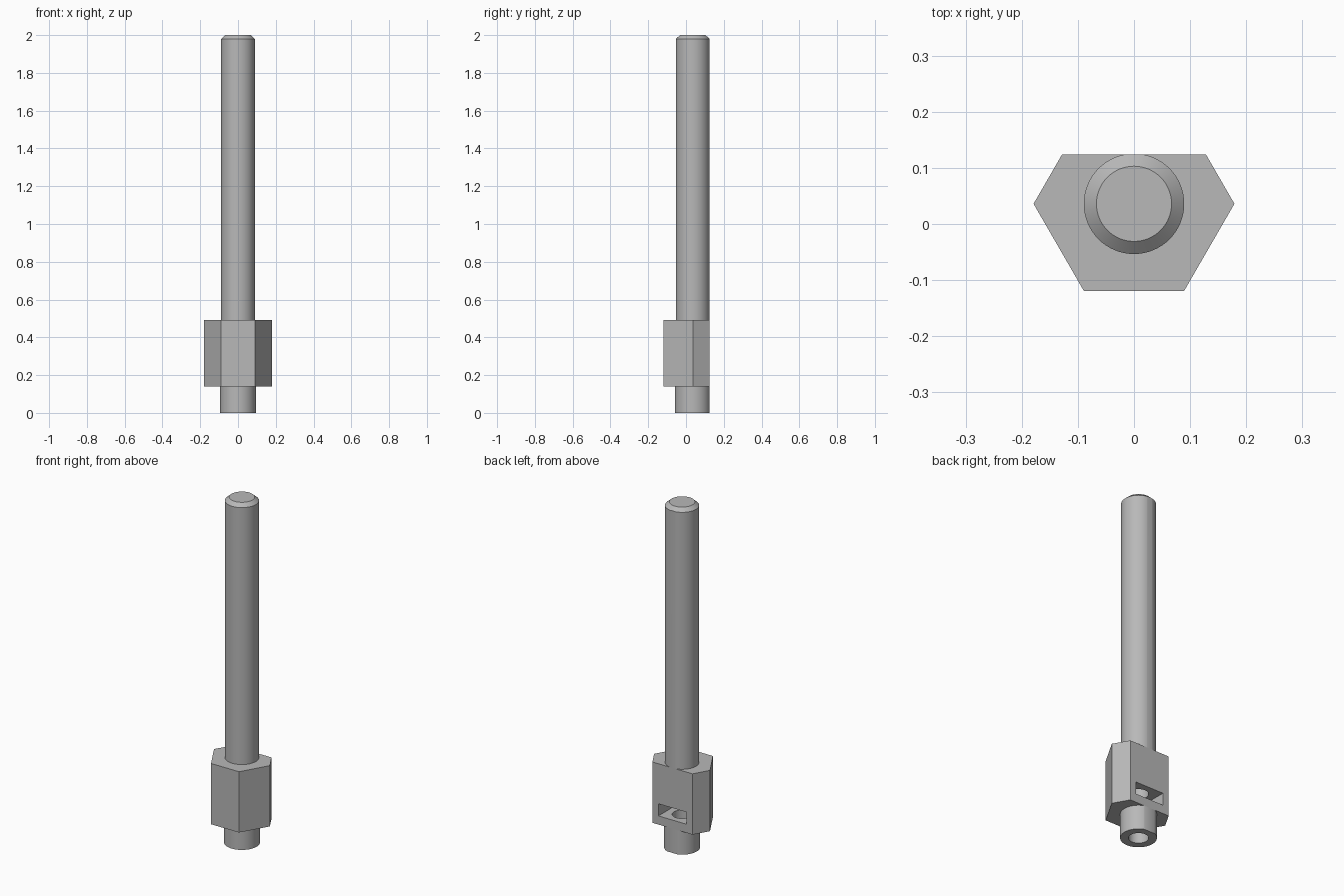
import bpy, bmesh, math

if "Cube" in bpy.data.objects:
    bpy.data.objects.remove(bpy.data.objects["Cube"])

AXIS_Y = 0.036      # centre line of the post
BACK_Y = 0.124      # flat plane that trims the back of every part

grey = bpy.data.materials.new("plain_grey")
grey.diffuse_color = (0.48, 0.48, 0.48, 1)
grey.use_nodes = True
grey.node_tree.nodes["Principled BSDF"].inputs["Base Color"].default_value = grey.diffuse_color


def lathe(name, rings, sides, trim=True):
    """Stack of (radius, z) rings, capped and trimmed flat at the back."""
    bm = bmesh.new()
    loops = []
    for r, z in rings:
        loops.append([bm.verts.new((r * math.cos(2 * math.pi * i / sides),
                                    AXIS_Y + r * math.sin(2 * math.pi * i / sides), z))
                      for i in range(sides)])
    for lo, hi in zip(loops, loops[1:]):
        for i in range(sides):
            j = (i + 1) % sides
            bm.faces.new((lo[i], lo[j], hi[j], hi[i]))
    bm.faces.new(loops[0][::-1])
    bm.faces.new(loops[-1])
    if trim:
        cut = bmesh.ops.bisect_plane(bm, geom=bm.verts[:] + bm.edges[:] + bm.faces[:],
                                     plane_co=(0, BACK_Y, 0), plane_no=(0, 1, 0),
                                     clear_outer=True)
        edges = [e for e in cut["geom_cut"] if isinstance(e, bmesh.types.BMEdge)]
        bmesh.ops.holes_fill(bm, edges=edges, sides=0)
    bmesh.ops.recalc_face_normals(bm, faces=bm.faces[:])
    mesh = bpy.data.meshes.new(name)
    bm.to_mesh(mesh)
    bm.free()
    mesh.materials.append(grey)
    ob = bpy.data.objects.new(name, mesh)
    bpy.context.collection.objects.link(ob)
    return ob


def box(name, x0, x1, y0, y1, z0, z1):
    bpy.ops.mesh.primitive_cube_add(size=1, location=((x0 + x1) / 2, (y0 + y1) / 2, (z0 + z1) / 2))
    ob = bpy.context.object
    ob.name = name
    ob.scale = (x1 - x0, y1 - y0, z1 - z0)
    ob.data.materials.append(grey)
    return ob


def select(ob):
    bpy.ops.object.select_all(action='DESELECT')
    ob.select_set(True)
    bpy.context.view_layer.objects.active = ob


def subtract(ob, cutter):
    select(ob)
    mod = ob.modifiers.new("cut", 'BOOLEAN')
    mod.operation = 'DIFFERENCE'
    mod.solver = 'EXACT'
    mod.object = cutter
    bpy.ops.object.modifier_apply(modifier=mod.name)


# Main parts
rod = lathe("rod", [(0.0895, 0.492), (0.0895, 1.98), (0.067, 2.0)], 64)
hex_body = lathe("hex_body", [(0.179, 0.14), (0.179, 0.492)], 6)
stub = lathe("lower_stub", [(0.0945, 0.0), (0.0945, 0.14)], 64)

# Screw hole up the middle and nut slot in the back
hole = lathe("hole_cutter", [(0.052, -0.1), (0.052, 0.42)], 48, trim=False)
slot = box("slot_cutter", -0.09, 0.09, -0.058, 0.2, 0.19, 0.26)
bpy.context.view_layer.update()
subtract(hex_body, slot)
subtract(hex_body, hole)
subtract(stub, hole)
for cutter in (hole, slot):
    bpy.data.objects.remove(cutter)

for ob in (rod, hex_body, stub):
    select(ob)
    bpy.ops.object.shade_smooth_by_angle(angle=math.radians(25))
